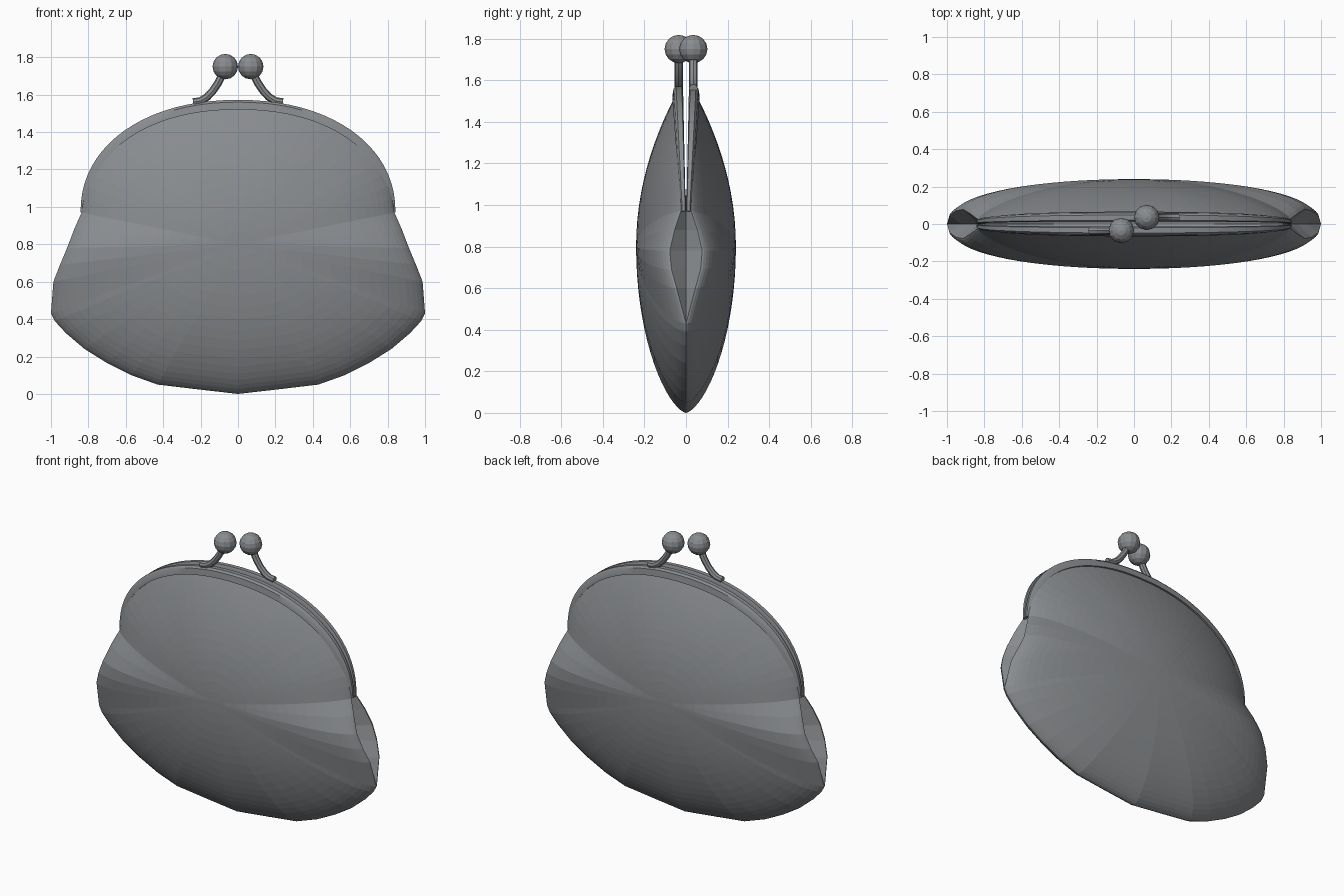
import bpy, bmesh, math
from mathutils import Vector

if "Cube" in bpy.data.objects:
    bpy.data.objects.remove(bpy.data.objects["Cube"])

grey = bpy.data.materials.new("soft_grey")
grey.diffuse_color = (0.25, 0.262, 0.275, 1)
grey.use_nodes = True
grey.node_tree.nodes["Principled BSDF"].inputs["Base Color"].default_value = grey.diffuse_color


def make(name, verts, faces, facing=None, smooth=False):
    """Mesh object; open shells are turned to look along 'facing'."""
    bm = bmesh.new()
    vs = [bm.verts.new(v) for v in verts]
    for f in faces:
        bm.faces.new([vs[i] for i in f])
    bmesh.ops.recalc_face_normals(bm, faces=bm.faces)
    if facing:
        bm.normal_update()
        total = sum((f.normal * f.calc_area() for f in bm.faces), Vector())
        if total.dot(Vector(facing)) < 0:
            bmesh.ops.reverse_faces(bm, faces=bm.faces)
    me = bpy.data.meshes.new(name)
    bm.to_mesh(me)
    bm.free()
    me.materials.append(grey)
    ob = bpy.data.objects.new(name, me)
    bpy.context.collection.objects.link(ob)
    if smooth:
        bpy.ops.object.select_all(action='DESELECT')
        ob.select_set(True)
        bpy.context.view_layer.objects.active = ob
        bpy.ops.object.shade_smooth_by_angle(angle=math.radians(35))
    return ob


def arc(a, b, ang):
    """Point on the rounded arch of the frame, 0 = right hinge, pi = left hinge."""
    c, s = math.cos(ang), math.sin(ang)
    p = 2 / 2.15
    return (math.copysign(a * abs(c) ** p, c), 0.97 + b * max(s, 0) ** p)


def frame_y(z):
    return 0.012 + 0.024 * (z - 0.97) / 0.6


# Right half of the pouch outline below the frame: x, z, half opening in y
LOWER = [(0, 0, 0), (.22, .025, 0), (.43, .05, 0), (.57, .1, 0), (.7, .165, 0),
         (.82, .24, 0), (.92, .325, 0), (.98, .39, 0), (1, .43, 0), (.987, .6, .045),
         (.952, .69, .07), (.914, .78, .078), (.876, .88, .055), (.836, .97, .025)]
STEPS = 28
arch = [arc(.83, .585, math.pi * i / STEPS) for i in range(1, STEPS)]
outline = LOWER + [(x, z, max(frame_y(z), .025)) for x, z in arch]
outline += [(-x, z, y) for x, z, y in reversed(LOWER[1:])]


def panel(name, side):
    """Bulging leather panel: rings shrink from the outline to the middle."""
    rings, cz, n = 18, 0.8, len(outline)
    verts, faces = [], []
    for r in range(rings):
        t = math.cos(math.pi / 2 * r / rings)
        for x, z, ye in outline:
            k = 0.65 + 0.35 * max(0, min(1, (z - cz) / 0.6))
            y = ye * t * t + 0.24 * max(0, 1 - t * t) ** k
            verts.append((x * t, side * y, cz + (z - cz) * t))
    verts.append((0, side * 0.24, cz))
    for r in range(rings - 1):
        for i in range(n):
            j = (i + 1) % n
            faces.append((r * n + i, r * n + j, (r + 1) * n + j, (r + 1) * n + i))
    last = (rings - 1) * n
    faces += [(last + i, last + (i + 1) % n, rings * n) for i in range(n)]
    make(name, verts, faces, (0, side, 0))


def gusset(name, side):
    """Side pleat folded inwards between the two panels."""
    edge = LOWER[8:] + [outline[14]]
    fold = [1, .925, .875, .835, .81, .795, .79]
    verts, faces = [], []
    for (x, z, y), fx in zip(edge, fold):
        verts += [(side * x, -y, z), (side * fx, 0, z), (side * x, y, z)]
    for i in range(len(edge) - 1):
        a = 3 * i
        for c in (0, 1):
            q = (a + c, a + c + 1, a + c + 4, a + c + 3)
            faces.append(q if i else ((1, 4, 3) if c == 0 else (1, 5, 4)))
    make(name, verts, faces, (side, 0, 0))


def sweep(name, path, section, smooth=True):
    """Sweep a closed (inward, y) section along a path in the xz plane."""
    verts, faces, m = [], [], 0
    for i, (x, z) in enumerate(path):
        a, b = path[max(i - 1, 0)], path[min(i + 1, len(path) - 1)]
        d = Vector((b[0] - a[0], b[1] - a[1])).normalized()
        ring = section(i, z)
        m = len(ring)
        verts += [(x - d.y * u, y, z + d.x * u) for u, y in ring]
    for i in range(len(path) - 1):
        for k in range(m):
            l = (k + 1) % m
            faces.append((i * m + k, i * m + l, (i + 1) * m + l, (i + 1) * m + k))
    end = (len(path) - 1) * m
    faces += [tuple(range(m)), tuple(range(end, end + m))]
    make(name, verts, faces, None, smooth)


def frame(name, side):
    """Metal arch that grips the panel edge, thinner at the hinges."""
    path = [arc(.842, .602, math.pi * i / 40) for i in range(41)]

    def section(i, z):
        s = math.sin(math.pi * i / 40)
        w, g, y0 = .018 + .034 * max(s, 0) ** .5, .5 + .5 * s, frame_y(z)
        pts = [(0, -.016), (0, .012), (.012, .024), (w, .03), (w, -.02), (.01, -.022)]
        return [(u, side * (y0 + v * g)) for u, v in pts]
    sweep(name, path, section)


def clasp(name, side):
    """Curved arm ending in a ball; the front one sits on the left."""
    path = [(.24, 1.56), (.2, 1.566), (.165, 1.588), (.135, 1.62),
            (.108, 1.66), (.085, 1.705), (.072, 1.745)]
    ring = [(.021 * math.cos(a), .021 * math.sin(a) + side * .035)
            for a in (math.tau * k / 8 for k in range(8))]
    sweep(name + "_arm", [(side * x, z) for x, z in path], lambda i, z: ring)
    bm = bmesh.new()
    bmesh.ops.create_uvsphere(bm, u_segments=12, v_segments=8, radius=.068)
    bmesh.ops.translate(bm, verts=bm.verts, vec=(side * .068, side * .035, 1.75))
    me = bpy.data.meshes.new(name + "_ball")
    bm.to_mesh(me)
    bm.free()
    me.materials.append(grey)
    bpy.context.collection.objects.link(bpy.data.objects.new(name + "_ball", me))


# Pouch, frame and clasp, front and back
for label, side in (("front", -1), ("back", 1)):
    panel(label + "_panel", side)
    frame(label + "_frame", side)
    clasp(label + "_clasp", side)

# Side pleats
gusset("left_gusset", -1)
gusset("right_gusset", 1)
